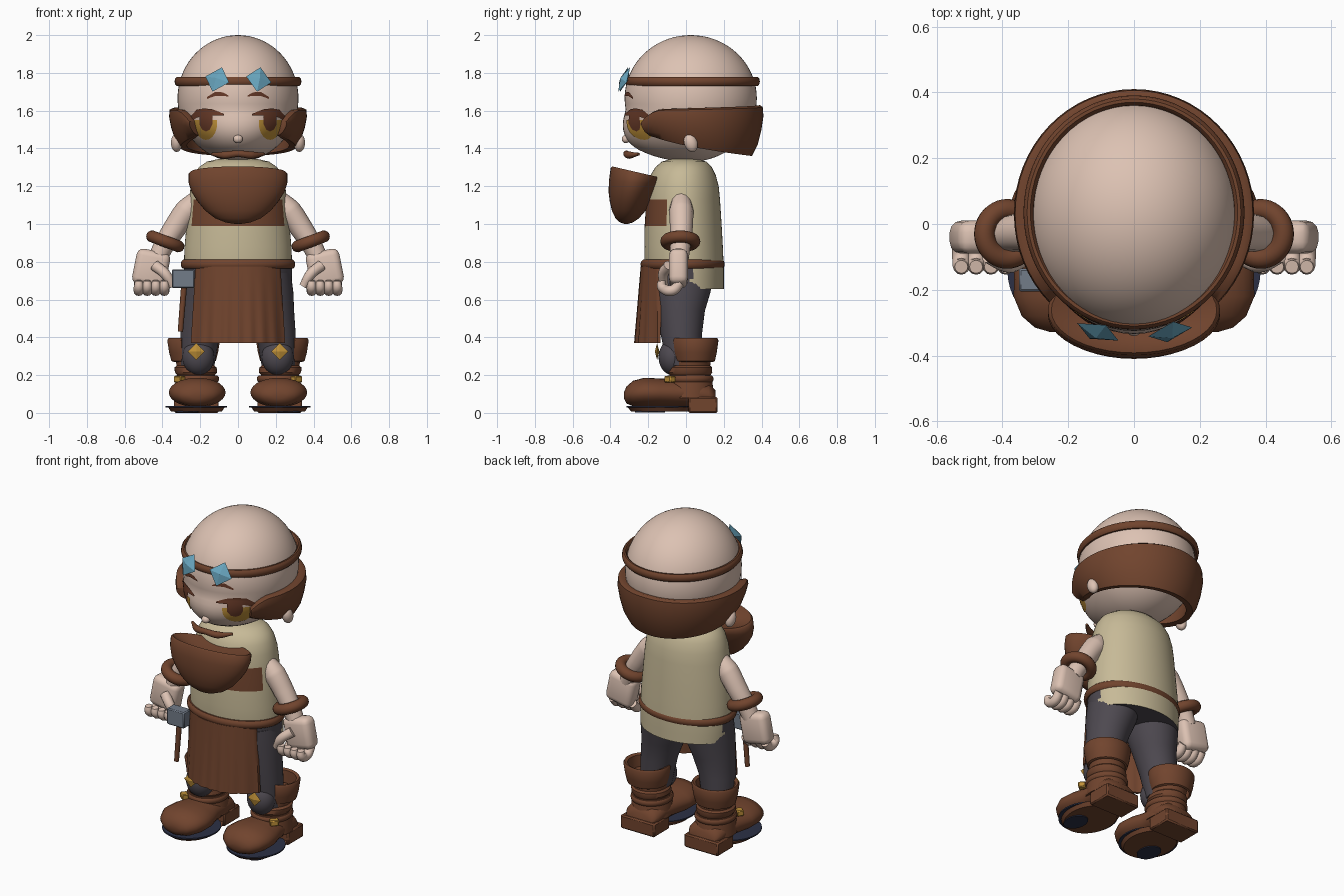
import bpy, bmesh
from math import sin, cos, pi, sqrt, radians
from mathutils import Vector, Matrix

cube = bpy.data.objects.get("Cube")
if cube:
    bpy.data.objects.remove(cube, do_unlink=True)


def material(name, r, g, b):
    m = bpy.data.materials.new(name)
    m.use_nodes = True
    m.diffuse_color = (r, g, b, 1)
    bsdf = next(n for n in m.node_tree.nodes if n.type == 'BSDF_PRINCIPLED')
    bsdf.inputs["Base Color"].default_value = (r, g, b, 1)
    bsdf.inputs["Roughness"].default_value = 0.8
    return m


SKIN = material("skin", .72, .54, .45)
LEATHER = material("brown leather", .165, .058, .027)
TUNIC = material("tan cloth", .57, .49, .31)
TROUSERS = material("charcoal cloth", .075, .066, .08)
GOLD = material("gold", .52, .28, .04)
CRYSTAL = material("blue crystal", .14, .38, .52)
STEEL = material("grey steel", .17, .2, .25)
NAVY = material("navy sole", .025, .03, .06)
EYE = material("dark brown", .13, .04, .02)


def finish(name, bm, mat, angle=40):
    bmesh.ops.recalc_face_normals(bm, faces=bm.faces)
    me = bpy.data.meshes.new(name)
    bm.to_mesh(me)
    bm.free()
    ob = bpy.data.objects.new(name, me)
    bpy.context.collection.objects.link(ob)
    me.materials.append(mat)
    if angle:
        bpy.ops.object.select_all(action='DESELECT')
        ob.select_set(True)
        bpy.context.view_layer.objects.active = ob
        bpy.ops.object.shade_smooth_by_angle(angle=radians(angle))
    return ob


def skin(name, rings, mat, loop=False, angle=40):
    """Join rings of points into a surface, capped unless the path loops."""
    bm = bmesh.new()
    rows = [[bm.verts.new(p) for p in r] for r in rings]
    n = len(rows[0])
    pairs = list(zip(rows, rows[1:])) + ([(rows[-1], rows[0])] if loop else [])
    for a, b in pairs:
        for i in range(n):
            j = (i + 1) % n
            bm.faces.new((a[i], a[j], b[j], b[i]))
    if not loop:
        bm.faces.new(rows[0])
        bm.faces.new(rows[-1])
    return finish(name, bm, mat, angle)


def loft(name, stations, mat, n=40, angle=40):
    """Stack of ellipses given as z, centre x, centre y, radius x, radius y."""
    return skin(name, [[(cx + rx * cos(2 * pi * i / n), cy + ry * sin(2 * pi * i / n), z)
                        for i in range(n)] for z, cx, cy, rx, ry in stations], mat, angle=angle)


def band(name, centre, rx, ry, depth, height, mat, n=64):
    """Rounded strap running round an ellipse."""
    rings = []
    for i in range(n):
        a = 2 * pi * i / n
        rings.append([(centre[0] + (rx + depth * cos(b)) * cos(a), centre[1] + (ry + depth * cos(b)) * sin(a),
                       centre[2] + height * sin(b)) for b in [pi * k / 5 for k in range(10)]])
    return skin(name, rings, mat, loop=True)


def ball(name, centre, radii, mat, rot=None, shape=None, u=32, v=20):
    bm = bmesh.new()
    bmesh.ops.create_uvsphere(bm, u_segments=u, v_segments=v, radius=1)
    for w in bm.verts:
        p = Vector(a * b for a, b in zip(w.co, radii))
        w.co = (rot @ p if rot else p) + Vector(centre)
        if shape:
            w.co = shape(w.co)
    return finish(name, bm, mat)


def box(name, centre, size, mat, bevel=0.005, segments=1, rot=None):
    bm = bmesh.new()
    bmesh.ops.create_cube(bm, size=1)
    for w in bm.verts:
        w.co = Vector(a * b for a, b in zip(w.co, size))
    bmesh.ops.bevel(bm, geom=bm.edges[:], offset=bevel, segments=segments, affect='EDGES', profile=0.5)
    for w in bm.verts:
        w.co = (rot @ w.co if rot else w.co) + Vector(centre)
    return finish(name, bm, mat, 40)


def gem(name, centre, radii, mat, rot=Matrix.Identity(3)):
    bm = bmesh.new()
    bmesh.ops.create_uvsphere(bm, u_segments=4, v_segments=2, radius=1)
    for w in bm.verts:
        w.co = rot @ Vector(a * b for a, b in zip(w.co, radii)) + Vector(centre)
    return finish(name, bm, mat, 0)


def tube(name, points, mat):
    """Round tube through points given as x, y, z, radius."""
    cu = bpy.data.curves.new(name, 'CURVE')
    cu.dimensions, cu.bevel_depth, cu.bevel_resolution = '3D', 1, 4
    cu.use_fill_caps = True
    sp = cu.splines.new('BEZIER')
    sp.bezier_points.add(len(points) - 1)
    for bp, (x, y, z, r) in zip(sp.bezier_points, points):
        bp.co, bp.radius = (x, y, z), r
        bp.handle_left_type = bp.handle_right_type = 'AUTO'
    ob = bpy.data.objects.new(name, cu)
    bpy.context.collection.objects.link(ob)
    bpy.ops.object.select_all(action='DESELECT')
    ob.select_set(True)
    bpy.context.view_layer.objects.active = ob
    bpy.ops.object.convert(target='MESH')
    ob.data.materials.clear()
    ob.data.materials.append(mat)
    bpy.ops.object.shade_smooth_by_angle(angle=radians(50))


# Head: an egg with the lower face pushed forward
HZ, HY, HR = 1.665, .025, Vector((.32, .35, .335))


def jaw(z):
    return 1 + .35 * min(1, max(0, (1.6 - z) / .2))


def head_shape(p):
    return Vector((p.x, HY + (p.y - HY) * jaw(p.z) if p.y < HY else p.y, p.z))


def face_y(x, z):
    return HY - HR.y * sqrt(max(0, 1 - (x / HR.x) ** 2 - ((z - HZ) / HR.z) ** 2)) * jaw(z)


def decal(name, columns, mat, s, lift=.006):
    """Thin patch on the face from columns of x, bottom, top."""
    bm = bmesh.new()
    grid = []
    for x, lo, hi in columns:
        zs = [lo + (hi - lo) * k / 5 for k in range(6)]
        grid.append([bm.verts.new((s * x, face_y(x, z) - lift, z)) for z in zs])
    for a, b in zip(grid, grid[1:]):
        for k in range(5):
            bm.faces.new((a[k], b[k], b[k + 1], a[k + 1]))
    ob = finish(name, bm, mat)
    if ob.data.polygons[0].normal.y > 0:
        ob.data.flip_normals()


ball("head", (0, HY, HZ), HR, SKIN, shape=head_shape, u=56, v=36)
ball("nose", (0, -.318, 1.45), (.025, .022, .022), SKIN)
tube("moustache", [(-.14, -.25, 1.37, .007), (-.07, -.30, 1.365, .02), (0, -.315, 1.372, .017),
                   (.07, -.30, 1.365, .02), (.14, -.25, 1.37, .007)], LEATHER)
band("headband", (0, .035, 1.755), .32, .34, .016, .025, LEATHER)

# Thick hair wrap round the sides and back
wrap = []
for i in range(49):
    a = radians(-45 + 270 * i / 48)
    s = abs(i - 24) / 24
    top = 1.63 - .025 * s - .06 * max(0, (s - .85) / .15) ** 2
    low = 1.36 + .11 * s ** 2
    wrap.append([(.365 * k * cos(a), .03 + .38 * k * sin(a), low + (top - low) * h)
                 for k, h in ((.84, 0), (.92, .22), (.97, .5), (1, .78), (.99, .96), (.95, 1),
                              (.86, .97), (.8, .5), (.74, .03))])
skin("hair_wrap", wrap, LEATHER, angle=50)

# Tunic; trousers show below the belt in front, and a leather patch crosses the chest
body = loft("tunic", [(.655, 0, 0, .28, .2), (.71, 0, -.005, .285, .205), (.77, 0, -.01, .287, .21),
                      (.88, 0, -.013, .283, .208), (.99, 0, -.015, .273, .204), (1.13, 0, -.015, .26, .195),
                      (1.2, 0, -.015, .25, .188), (1.26, 0, -.015, .233, .172), (1.3, 0, -.013, .208, .15),
                      (1.33, 0, -.01, .165, .118), (1.345, 0, -.01, .1, .07)], TUNIC, n=56)
body.data.materials.append(TROUSERS)
body.data.materials.append(LEATHER)
for f in body.data.polygons:
    if f.center.z < .77 and f.center.y < .03:
        f.material_index = 1
    elif .99 < f.center.z < 1.13 and f.center.y < -.1:
        f.material_index = 2
band("belt", (0, -.018, .787), .285, .205, .018, .025, LEATHER)

# Pleated apron
apron = []
for k in range(9):
    t = k / 8
    us = [-1 + i / 20 for i in range(41)]
    front = [((.225 + .025 * t) * u, -.15 - (.09 + .03 * t) * (1 - abs(u) ** 2.5)
              - .005 * t * cos(24 * u), .775 - .405 * t) for u in us]
    apron.append(front + [(x, y + .018, z) for x, y, z in reversed(front)])
skin("apron", apron, LEATHER, angle=50)

# Beard: a bowl with a dished top, leaning forward towards the bottom
beard = []
for h, r, dz in ((0, .05, .0), (.008, .25, .0), (.03, .46, 0), (.07, .66, 0), (.12, .82, 0), (.17, .94, 0),
                 (.22, 1, .01), (.265, 1, .03), (.275, .96, .03), (.262, .85, .02), (.235, .5, 0), (.225, .1, 0)):
    ring = []
    for i in range(40):
        a = 2 * pi * i / 40
        ring.append((.262 * r * cos(a), -.262 - .055 * (1 - h / .275) + .135 * r * sin(a),
                     1 + h - dz * sin(a)))
    beard.append(ring)
skin("beard", beard, LEATHER, angle=50)

# Hammer hanging at the belt
box("hammer_head", (-.29, -.17, .71), (.12, .07, .1), STEEL, .006)
tube("hammer_handle", [(-.285, -.17, .68, .016), (-.305, -.17, .43, .014)], LEATHER)

# Paired parts
for s, side in ((1, "left"), (-1, "right")):
    decal(side + "_iris", [(.17 + .06 * cos(pi - pi * k / 10), 1.535 - .09 * sin(pi * k / 10), 1.55)
                           for k in range(11)], GOLD, s)
    decal(side + "_pupil", [(.135, 1.53, 1.59), (.15, 1.5, 1.59), (.17, 1.49, 1.59), (.19, 1.5, 1.59),
                            (.205, 1.53, 1.59)], EYE, s, .009)
    decal(side + "_lashes", [(.075, 1.575, 1.583), (.11, 1.575, 1.598), (.14, 1.575, 1.608), (.18, 1.575, 1.612),
                             (.22, 1.562, 1.605), (.25, 1.54, 1.57)], EYE, s, .009)
    decal(side + "_eyebrow", [(.05, 1.675, 1.68), (.08, 1.678, 1.697), (.12, 1.678, 1.7), (.165, 1.662, 1.672)], EYE, s)
    ball(side + "_ear", (s * .325, .025, 1.43), (.03, .035, .05), SKIN, Matrix.Rotation(radians(20), 3, 'X'))
    gem(side + "_crystal", (s * .11, -.328, 1.765), (.07, .022, .072), CRYSTAL,
        Matrix.Rotation(s * .3, 3, 'Z') @ Matrix.Rotation(-.4, 3, 'X') @ Matrix.Rotation(.25, 3, 'Y'))

    # Arm, bracelet and fist
    tube(side + "_arm", [(s * .215, -.025, 1.13, .05), (s * .27, -.025, 1.07, .065), (s * .34, -.025, .97, .06),
                         (s * .39, -.03, .89, .054), (s * .425, -.035, .82, .05)], SKIN)
    bpy.ops.mesh.primitive_torus_add(location=(s * .385, -.03, .908), rotation=(0, -s * .36, 0), major_segments=40,
                                     minor_segments=14, major_radius=.074, minor_radius=.032)
    bracelet = bpy.context.object
    bracelet.name = side + "_bracelet"
    bracelet.data.materials.append(LEATHER)
    bpy.ops.object.shade_smooth_by_angle()
    box(side + "_hand", (s * .46, -.04, .765), (.18, .1, .19), SKIN, .035, 3, Matrix.Rotation(-s * .2, 3, 'Y'))
    for k in range(4):
        x = s * (.39 + .045 * k)
        tube(side + "_finger", [(x, -.03, .69, .026), (x, -.075, .648, .028), (x, -.125, .665, .027),
                                (x, -.13, .70, .02)], SKIN)
    tube(side + "_thumb", [(s * .44, -.09, .78, .03), (s * .385, -.12, .735, .028), (s * .345, -.115, .67, .022)], SKIN)

    # Leg and knee
    loft(side + "_leg", [(.74, s * .14, -.015, .14, .16), (.64, s * .15, -.02, .143, .15),
                         (.54, s * .172, -.025, .125, .125), (.42, s * .2, -.025, .105, .11),
                         (.25, s * .215, -.01, .09, .09)], TROUSERS)
    ball(side + "_knee", (s * .21, -.07, .295), (.085, .075, .095), TROUSERS)
    gem(side + "_knee_stud", (s * .22, -.153, .325), (.045, .012, .045), GOLD)

    # Boot: open cuff, shaft, strap, foot, heel and sole
    cuff = []
    for i in range(33):
        a = radians(-62 + 304 * i / 32)
        cuff.append([(s * (.235 + rx * cos(a)), .045 + ry * sin(a), z) for rx, ry, z in
                     ((.105, .1, .27), (.118, .108, .275), (.13, .118, .32), (.14, .127, .385),
                      (.133, .12, .397), (.115, .105, .39))])
    skin(side + "_boot_cuff", cuff, LEATHER)
    loft(side + "_boot_shaft", [(.08, s * .22, .02, .12, .13), (.16, s * .22, .02, .112, .12),
                                (.2, s * .222, .022, .1, .108), (.215, s * .222, .022, .112, .117),
                                (.24, s * .225, .025, .112, .113), (.25, s * .225, .028, .1, .1),
                                (.32, s * .23, .035, .108, .1)], LEATHER)
    band(side + "_boot_strap", (s * .22, .02, .18), .108, .114, .012, .018, LEATHER, 40)
    box(side + "_buckle", (s * .31, -.085, .178), (.05, .04, .035), GOLD, .005, 1, Matrix.Rotation(s * .7, 3, 'Z'))
    foot = []
    for y, w, z0, z1 in ((-.328, .04, .075, .11), (-.315, .085, .05, .14), (-.28, .125, .035, .17),
                         (-.22, .15, .03, .186), (-.14, .148, .03, .182), (-.06, .122, .03, .178),
                         (.05, .112, .03, .18), (.12, .11, .03, .16), (.155, .09, .03, .12)):
        foot.append([(s * .216 + w * cos(pi * k / 14), y, (z0 + z1) / 2 + (z1 - z0) / 2 * sin(pi * k / 14))
                     for k in range(28)])
    skin(side + "_boot_foot", foot, LEATHER, angle=50)
    box(side + "_boot_heel", (s * .22, .09, .042), (.235, .155, .084), LEATHER, .008)
    loft(side + "_boot_sole", [(.008, s * .22, -.12, .135, .17), (.03, s * .22, -.12, .15, .19)], LEATHER)
    loft(side + "_sole_rim", [(.028, s * .222, -.14, .163, .175), (.036, s * .222, -.14, .163, .175)], NAVY)
    loft(side + "_sole_patch", [(.003, s * .27, -.19, .06, .08), (.009, s * .27, -.19, .06, .08)], NAVY)
